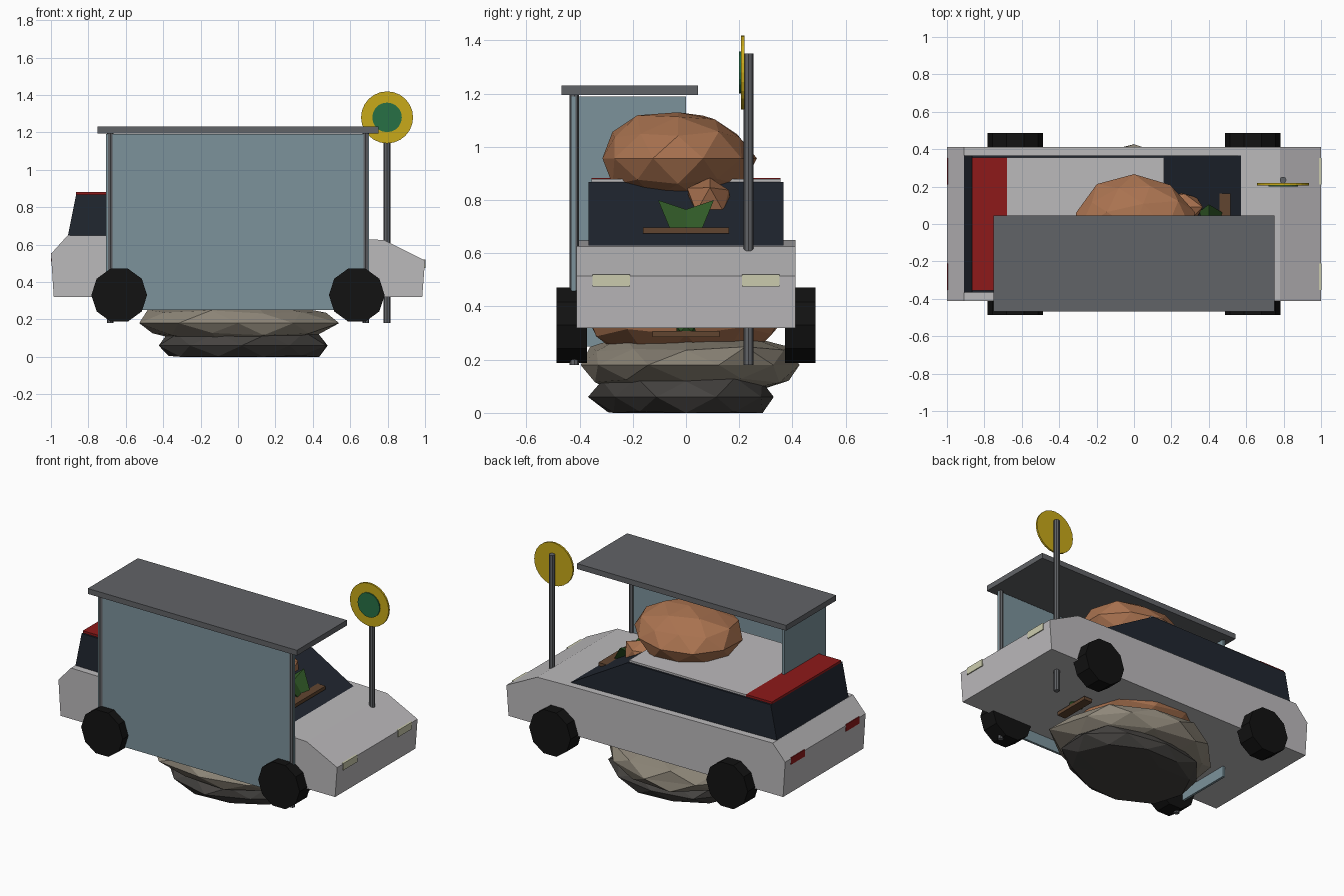
import bpy, bmesh, math, random
from mathutils import Matrix, Vector

if "Cube" in bpy.data.objects:
    bpy.data.objects.remove(bpy.data.objects["Cube"])

random.seed(4)


def mat(name, r, g, b):
    m = bpy.data.materials.new(name)
    m.diffuse_color = (r, g, b, 1)
    m.use_nodes = True
    m.node_tree.nodes["Principled BSDF"].inputs["Base Color"].default_value = m.diffuse_color
    return m


PAINT = mat("paint", 0.50, 0.49, 0.50)
DARK = mat("dark_glass", 0.015, 0.02, 0.03)
RED = mat("red", 0.27, 0.01, 0.01)
TYRE = mat("rubber", 0.006, 0.006, 0.006)
LAMP = mat("lamp", 0.60, 0.60, 0.42)
PANEL = mat("panel", 0.20, 0.29, 0.33)
METAL = mat("metal", 0.12, 0.125, 0.135)
YELLOW = mat("yellow", 0.58, 0.40, 0.01)
GREEN = mat("sign_green", 0.02, 0.16, 0.06)
LEAF = mat("leaf", 0.03, 0.10, 0.02)
WOOD = mat("wood", 0.12, 0.06, 0.03)
CLAY = mat("orange_clay", 0.40, 0.17, 0.08)
STONE = mat("stone", 0.27, 0.24, 0.19)
BASE = mat("dark_stone", 0.06, 0.056, 0.052)


def finish(name, bm, material):
    bmesh.ops.recalc_face_normals(bm, faces=bm.faces)
    me = bpy.data.meshes.new(name)
    bm.to_mesh(me)
    bm.free()
    me.materials.append(material)
    ob = bpy.data.objects.new(name, me)
    bpy.context.collection.objects.link(ob)
    return ob


def box(name, x, y, z, material):
    """Box from (min, max) ranges."""
    bm = bmesh.new()
    bmesh.ops.create_cube(bm, size=1)
    for v in bm.verts:
        v.co = Vector([(r[0] + r[1]) / 2 + c * (r[1] - r[0])
                       for c, r in zip(v.co, (x, y, z))])
    return finish(name, bm, material)


def extrude_xz(name, profile, half, material):
    """Side profile extruded across y."""
    bm = bmesh.new()
    face = bm.faces.new([bm.verts.new((x, -half, z)) for x, z in profile])
    ext = bmesh.ops.extrude_face_region(bm, geom=[face])["geom"]
    bmesh.ops.translate(bm, vec=(0, 2 * half, 0),
                        verts=[g for g in ext if isinstance(g, bmesh.types.BMVert)])
    return finish(name, bm, material)


def cylinder(name, centre, r, depth, sides, material, along_y=True):
    bm = bmesh.new()
    rot = Matrix.Rotation(math.pi / 2, 4, 'X') if along_y else Matrix()
    bmesh.ops.create_cone(bm, cap_ends=True, segments=sides, radius1=r, radius2=r,
                          depth=depth, matrix=Matrix.Translation(centre) @ rot
                          @ Matrix.Rotation(math.pi / 2, 4, 'Z'))
    return finish(name, bm, material)


def rock(name, centre, radii, jitter, material, subdiv=2, low=-9, high=9):
    """Faceted, jittered boulder with optional flat bottom and top."""
    bm = bmesh.new()
    bmesh.ops.create_icosphere(bm, subdivisions=subdiv, radius=1)
    for v in bm.verts:
        k = 1 + random.uniform(-jitter, jitter)
        v.co = Vector([c + p * k * r for c, p, r in zip(centre, v.co, radii)])
        v.co.z = min(max(v.co.z, low), high)
    return finish(name, bm, material)


# car
extrude_xz("car_body", [(-0.985, 0.32), (0.985, 0.32), (1.0, 0.515), (0.78, 0.625),
                        (0.58, 0.63), (-0.91, 0.65), (-1.0, 0.55)], 0.412, PAINT)
extrude_xz("car_cabin", [(-0.91, 0.645), (0.58, 0.625), (0.16, 0.868),
                         (-0.865, 0.868)], 0.367, DARK)
box("car_roof", (-0.68, 0.16), (-0.355, 0.355), (0.862, 0.88), PAINT)
box("car_rear_roof", (-0.865, -0.68), (-0.355, 0.355), (0.862, 0.882), RED)
for s in (-1, 1):
    ys = sorted((0.21 * s, 0.352 * s))
    box("headlight", (0.96, 1.003), ys, (0.475, 0.52), LAMP)
    box("taillight", (-1.0, -0.96), ys, (0.51, 0.555), RED)
    for x in (-0.635, 0.635):
        cylinder("wheel", (x, s * 0.43, 0.33), 0.149, 0.115, 10, TYRE)

# shelter
box("shelter_roof", (-0.75, 0.75), (-0.468, 0.045), (1.195, 1.23), METAL)
box("shelter_back_panel", (-0.705, 0.70), (-0.43, -0.415), (0.25, 1.19), PANEL)
box("shelter_side_panel", (-0.705, -0.69), (-0.42, 0.0), (0.25, 1.19), PANEL)
for x in (-0.683, 0.683):
    cylinder("shelter_post", (x, -0.42, 0.69), 0.017, 1.02, 8, METAL, False)

# stop sign post
cylinder("sign_pole", (0.797, 0.235, 0.765), 0.018, 1.17, 8, METAL, False)
cylinder("sign_disc", (0.797, 0.213, 1.28), 0.139, 0.012, 24, YELLOW)
cylinder("sign_centre", (0.797, 0.204, 1.28), 0.079, 0.008, 20, GREEN)

# boulders on their rocky base
rock("dark_base", (0.02, 0, 0.06), (0.46, 0.35, 0.13), 0.07, BASE, low=0, high=0.2)
rock("stone_base", (0, 0, 0.18), (0.53, 0.43, 0.125), 0.09, STONE, low=0.055, high=0.29)
rock("lower_boulder", (0, 0, 0.48), (0.42, 0.41, 0.36), 0.03, CLAY)
rock("top_boulder", (0.0, -0.03, 0.957), (0.325, 0.29, 0.18), 0.06, CLAY, high=1.13)
rock("small_boulder", (0.24, 0.09, 0.80), (0.13, 0.095, 0.095), 0.12, CLAY, subdiv=1)

# planks with leaves, at the windscreen and at the base
for x, z, w in ((0.485, 0.685, 0.162), (0.46, 0.297, 0.125)):
    box("plank", (x - 0.03, x + 0.03), (-w, w), (z - 0.011, z + 0.011), WOOD)
for s in (-1, 1):
    bm = bmesh.new()
    pts = [(0.50, 0.0, 0.64), (0.50, 0.045 * s, 0.655), (0.40, 0.105 * s, 0.80),
           (0.40, 0.0, 0.765), (0.34, 0.06 * s, 0.75), (0.42, 0.0, 0.66)]
    bmesh.ops.convex_hull(bm, input=[bm.verts.new(p) for p in pts])
    finish("leaf", bm, LEAF)
rock("low_leaf", (0.45, 0, 0.315), (0.05, 0.04, 0.025), 0.1, LEAF, subdiv=1)
